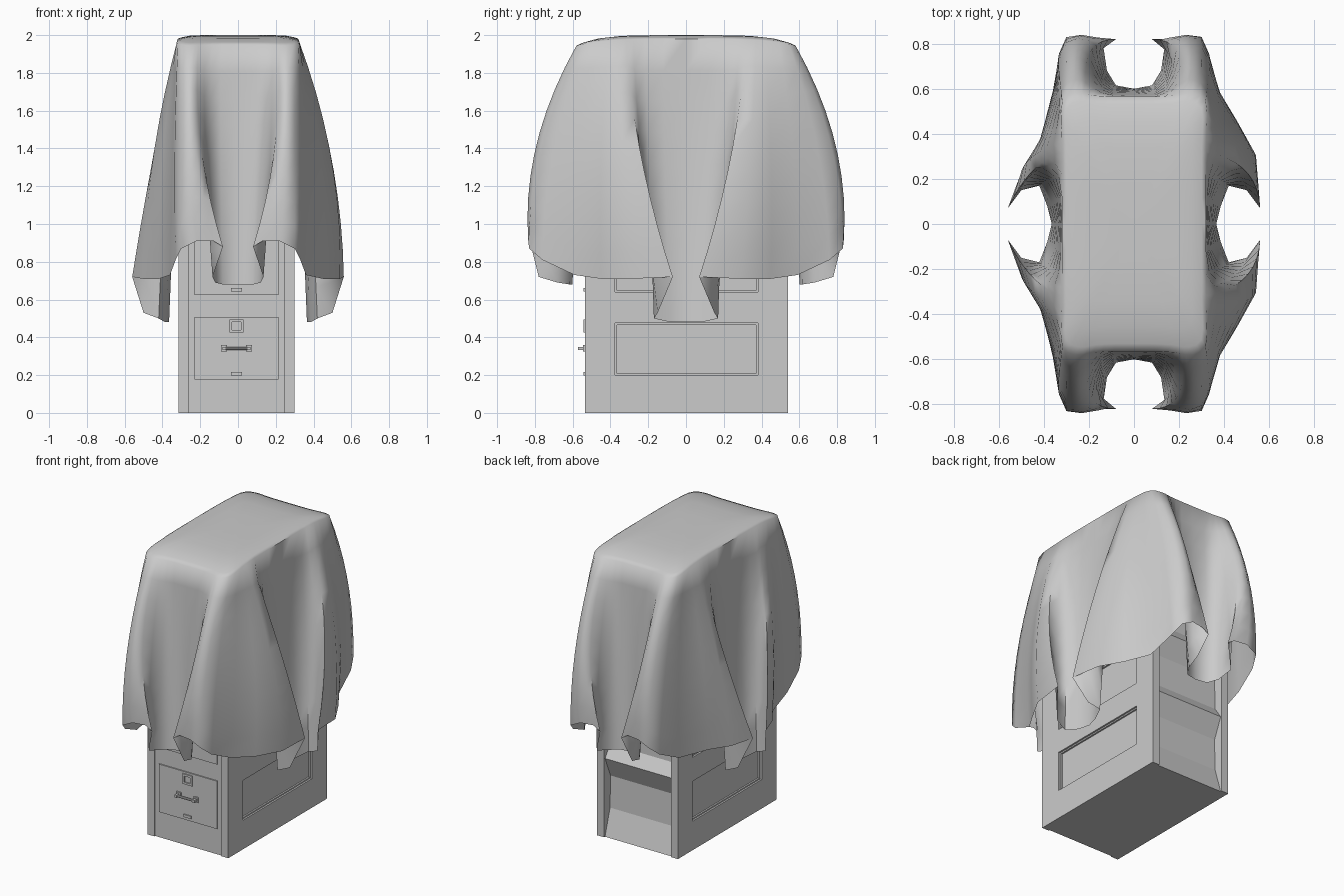
import bpy, bmesh, math
from mathutils import Vector, Matrix

if "Cube" in bpy.data.objects:
    bpy.data.objects.remove(bpy.data.objects["Cube"])

CX = -0.008   # cabinet sits slightly left of centre


def finish(bm, name, smooth=None):
    bmesh.ops.recalc_face_normals(bm, faces=bm.faces)
    me = bpy.data.meshes.new(name)
    bm.to_mesh(me)
    bm.free()
    ob = bpy.data.objects.new(name, me)
    bpy.context.collection.objects.link(ob)
    if smooth:
        bpy.ops.object.select_all(action='DESELECT')
        ob.select_set(True)
        bpy.context.view_layer.objects.active = ob
        bpy.ops.object.shade_smooth_by_angle(angle=math.radians(smooth))
    return ob


def box(bm, x0, x1, y0, y1, z0, z1):
    m = Matrix.Translation((CX + (x0 + x1) / 2, (y0 + y1) / 2, (z0 + z1) / 2))
    m = m @ Matrix.Diagonal((x1 - x0, y1 - y0, z1 - z0, 1))
    bmesh.ops.create_cube(bm, size=1, matrix=m)


def frame(bm, x0, x1, y0, y1, z0, z1, w):
    """Rectangular border of width w facing the front."""
    box(bm, x0, x0 + w, y0, y1, z0, z1)
    box(bm, x1 - w, x1, y0, y1, z0, z1)
    box(bm, x0 + w, x1 - w, y0, y1, z0, z0 + w)
    box(bm, x0 + w, x1 - w, y0, y1, z1 - w, z1)


# Cabinet core: side profile with slanted back recesses, extruded across x
TOP, W = 1.93, 0.308
prof = [(-0.527, 0), (-0.527, TOP), (0.53, TOP)]
for z in (1.32, 0.88, 0.44, 0):
    prof += [(0.53, z + 0.54), (0.47, z + 0.40), (0.475, z + 0.18)]
prof.append((0.53, 0))
bm = bmesh.new()
face = bm.faces.new([bm.verts.new((CX - 0.285, y, z)) for y, z in prof])
ext = bmesh.ops.extrude_face_region(bm, geom=[face])
bmesh.ops.translate(bm, vec=(0.57, 0, 0),
                    verts=[v for v in ext['geom'] if isinstance(v, bmesh.types.BMVert)])
finish(bm, "cabinet_core")

# Side frames with four recessed, lipped panels each, plus front and back stiles
bm = bmesh.new()
LEVELS = [(0.2 + 0.44 * i, 0.475 + 0.44 * i) for i in range(4)]
for s in (-1, 1):
    xa, xb = sorted((s * 0.28, s * W))
    box(bm, xa, xb, -0.535, -0.375, 0, TOP)
    box(bm, xa, xb, 0.38, 0.54, 0, TOP)
    edges = [0] + [v for level in LEVELS for v in level] + [TOP]
    for z0, z1 in zip(edges[::2], edges[1::2]):
        box(bm, xa, xb, -0.375, 0.38, z0, z1)
    xa, xb = sorted((s * 0.28, s * 0.296))
    for z0, z1 in LEVELS:
        w = 0.009
        box(bm, xa, xb, -0.375, -0.375 + w, z0, z1)
        box(bm, xa, xb, 0.38 - w, 0.38, z0, z1)
        box(bm, xa, xb, -0.375 + w, 0.38 - w, z0, z0 + w)
        box(bm, xa, xb, -0.375 + w, 0.38 - w, z1 - w, z1)
    xa, xb = sorted((s * 0.255, s * 0.285))
    box(bm, xa, xb, -0.535, -0.5, 0, TOP)
    box(bm, xa, xb, 0.45, 0.54, 0, TOP)
box(bm, -W, W, -0.535, 0.54, TOP - 0.02, TOP)
finish(bm, "cabinet_frame")

# Drawers with label holder, bar handle and latch tab
for i in range(4):
    z = 0.445 * i
    bm = bmesh.new()
    box(bm, -0.222, 0.222, -0.535, -0.5, z + 0.178, z + 0.508)
    finish(bm, f"drawer_front_{i + 1}")
    bm = bmesh.new()
    frame(bm, -0.037, 0.037, -0.543, -0.53, z + 0.425, z + 0.495, 0.014)
    box(bm, -0.028, 0.028, -0.543, -0.53, z + 0.198, z + 0.216)
    finish(bm, f"label_holder_{i + 1}")
    bm = bmesh.new()
    for s in (-1, 1):
        xa, xb = sorted((s * 0.05, s * 0.083))
        box(bm, xa, xb, -0.545, -0.53, z + 0.324, z + 0.359)
        xa, xb = sorted((s * 0.059, s * 0.075))
        box(bm, xa, xb, -0.572, -0.54, z + 0.332, z + 0.350)
    bmesh.ops.create_cone(bm, cap_ends=True, segments=8, radius1=0.008, radius2=0.008, depth=0.14,
                          matrix=Matrix.Translation((CX, -0.562, z + 0.341)) @ Matrix.Rotation(math.pi / 2, 4, 'Y'))
    finish(bm, f"drawer_handle_{i + 1}")

# Draped cloth: one quarter from end centre to side centre
# each column: rim x,y / half-way x,y / hem x,y,z
QUARTER = [
    (0.00, 0.565, 0.00, 0.588, 0.00, 0.60, 0.68),
    (0.09, 0.565, 0.09, 0.592, 0.08, 0.615, 0.68),
    (0.14, 0.567, 0.14, 0.63, 0.12, 0.68, 0.69),
    (0.18, 0.57, 0.17, 0.70, 0.135, 0.78, 0.72),
    (0.21, 0.575, 0.195, 0.76, 0.08, 0.82, 0.88),
    (0.23, 0.58, 0.225, 0.785, 0.13, 0.82, 0.91),
    (0.26, 0.58, 0.26, 0.79, 0.22, 0.835, 0.91),
    (0.295, 0.57, 0.30, 0.77, 0.30, 0.83, 0.87),
    (0.318, 0.545, 0.335, 0.70, 0.33, 0.76, 0.81),
    (0.325, 0.49, 0.38, 0.57, 0.36, 0.59, 0.73),
    (0.322, 0.42, 0.44, 0.45, 0.45, 0.45, 0.71),
    (0.32, 0.37, 0.495, 0.34, 0.54, 0.29, 0.71),
    (0.32, 0.32, 0.495, 0.235, 0.56, 0.07, 0.72),
    (0.32, 0.28, 0.44, 0.23, 0.50, 0.15, 0.53),
    (0.32, 0.22, 0.38, 0.195, 0.42, 0.17, 0.50),
    (0.32, 0.12, 0.345, 0.11, 0.385, 0.08, 0.48),
    (0.32, 0.00, 0.338, 0.00, 0.365, 0.00, 0.48),
]
columns = []
for sx, sy in ((1, 1), (1, -1), (-1, -1), (-1, 1)):
    order = range(16) if sx * sy > 0 else range(16, 0, -1)
    for i in order:
        c = QUARTER[i]
        rim, mid, hem = Vector(c[0:2]), Vector(c[2:4]), Vector(c[4:6])
        if sx < 0 and 9 <= i <= 12:                  # left folds hang straighter
            mid.x *= 0.91
        if sx < 0 and i in (10, 11):
            mid.y *= 0.88
            hem = Vector((hem.x * 0.93, hem.y * 0.77))
        columns.append([Vector((sx * p.x, sy * p.y)) for p in (rim, mid, hem)] + [c[6]])


def cap_z(y, s):
    return 2.0 - 0.033 * (abs(y) / 0.57) ** 4 - 0.02 * s ** 8


bm = bmesh.new()
rings = []
for s in (0.3, 0.6, 0.8, 0.94):                      # cloth lying on the top
    rings.append([bm.verts.new((c[0].x * s, c[0].y * s, cap_z(c[0].y * s, s))) for c in columns])
for j in range(10):                                  # cloth hanging down in folds
    t = j / 9
    a, b, d = (1 - t) * (1 - 2 * t), 4 * t * (1 - t), t * (2 * t - 1)
    ring = []
    for rim, mid, hem, hz in columns:
        p = rim * a + mid * b + hem * d
        z0 = cap_z(rim.y, 1)
        ring.append(bm.verts.new((p.x, p.y, z0 + (hz - z0) * t)))
    rings.append(ring)
centre = bm.verts.new((0, 0, 2.0))
n = len(columns)
for i in range(n):
    k = (i + 1) % n
    bm.faces.new((centre, rings[0][i], rings[0][k]))
    for r0, r1 in zip(rings, rings[1:]):
        bm.faces.new((r0[i], r1[i], r1[k], r0[k]))
finish(bm, "draped_cloth", smooth=65)
